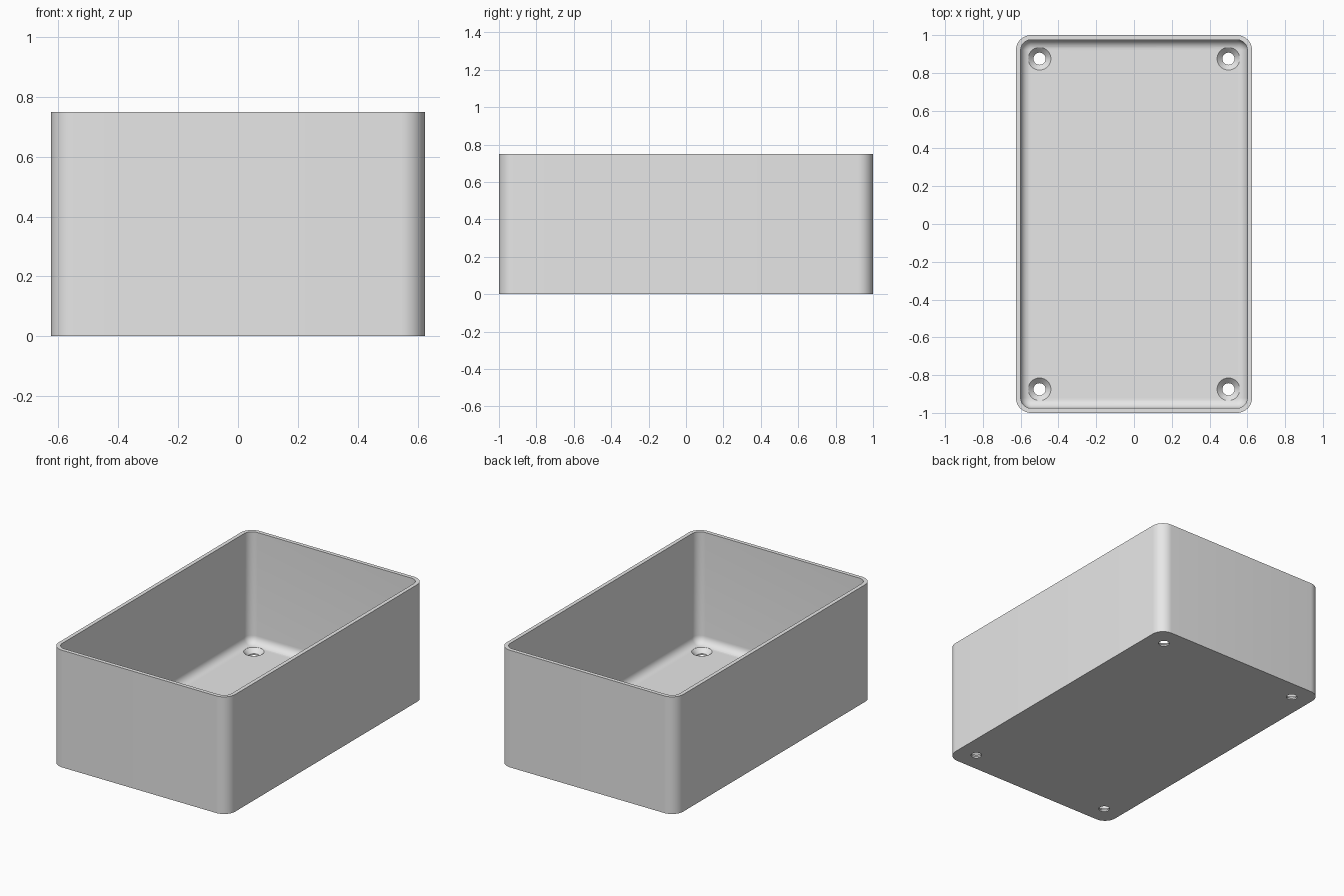
import bpy, bmesh, math

if "Cube" in bpy.data.objects:
    bpy.data.objects.remove(bpy.data.objects["Cube"])

WIDTH, LENGTH, HEIGHT = 1.25, 2.0, 0.75
CORNER, WALL, FLOOR, FILLET = 0.08, 0.025, 0.0375, 0.05
CORNER_STEPS, FILLET_STEPS = 12, 8

grey = bpy.data.materials.new("light grey")
grey.diffuse_color = (0.8, 0.8, 0.8, 1)
grey.use_nodes = True
grey.node_tree.nodes["Principled BSDF"].inputs["Base Color"].default_value = grey.diffuse_color


def rounded_ring(bm, inset, z):
    """Rounded rectangle of vertices, inset from the outer outline."""
    r = CORNER - inset
    cx, cy = WIDTH / 2 - CORNER, LENGTH / 2 - CORNER
    ring = []
    for i, (sx, sy) in enumerate(((1, 1), (-1, 1), (-1, -1), (1, -1))):
        for k in range(CORNER_STEPS + 1):
            a = math.pi / 2 * (i + k / CORNER_STEPS)
            ring.append(bm.verts.new((sx * cx + r * math.cos(a),
                                      sy * cy + r * math.sin(a), z)))
    return ring


def circle_ring(bm, x, y, r, z, n=40):
    return [bm.verts.new((x + r * math.cos(2 * math.pi * k / n),
                          y + r * math.sin(2 * math.pi * k / n), z)) for k in range(n)]


def skin(name, bm, rings):
    """Join successive rings and cap both ends."""
    for a, b in zip(rings, rings[1:]):
        n = len(a)
        for k in range(n):
            bm.faces.new((a[k], a[(k + 1) % n], b[(k + 1) % n], b[k]))
    bm.faces.new(rings[0][::-1])
    bm.faces.new(rings[-1])
    bmesh.ops.recalc_face_normals(bm, faces=bm.faces)
    mesh = bpy.data.meshes.new(name)
    bm.to_mesh(mesh)
    bm.free()
    mesh.materials.append(grey)
    obj = bpy.data.objects.new(name, mesh)
    bpy.context.collection.objects.link(obj)
    return obj


# Open tray: outer wall, rim, inner wall, rounded floor edge
bm = bmesh.new()
profile = [(0, 0), (0, HEIGHT), (WALL, HEIGHT)]
for k in range(FILLET_STEPS + 1):
    a = math.pi / 2 * k / FILLET_STEPS
    profile.append((WALL + FILLET * (1 - math.cos(a)),
                    FLOOR + FILLET * (1 - math.sin(a))))
tray = skin("tray", bm, [rounded_ring(bm, i, z) for i, z in profile])

# Countersunk screw holes in the four corners
cutters = []
for sx in (-1, 1):
    for sy in (-1, 1):
        bm = bmesh.new()
        steps = ((0.032, -0.05), (0.032, 0.0095), (0.06, FLOOR), (0.06, 0.15))
        cutter = skin("screw_hole_cutter", bm,
                      [circle_ring(bm, sx * 0.5, sy * 0.875, r, z) for r, z in steps])
        cutter.hide_render = True
        cutters.append(cutter)
        mod = tray.modifiers.new("screw_hole", 'BOOLEAN')
        mod.operation, mod.solver, mod.object = 'DIFFERENCE', 'EXACT', cutter

bpy.context.view_layer.objects.active = tray
tray.select_set(True)
for mod in list(tray.modifiers):
    bpy.ops.object.modifier_apply(modifier=mod.name)
for cutter in cutters:
    bpy.data.objects.remove(cutter)
bpy.ops.object.shade_smooth_by_angle(angle=math.radians(30))
